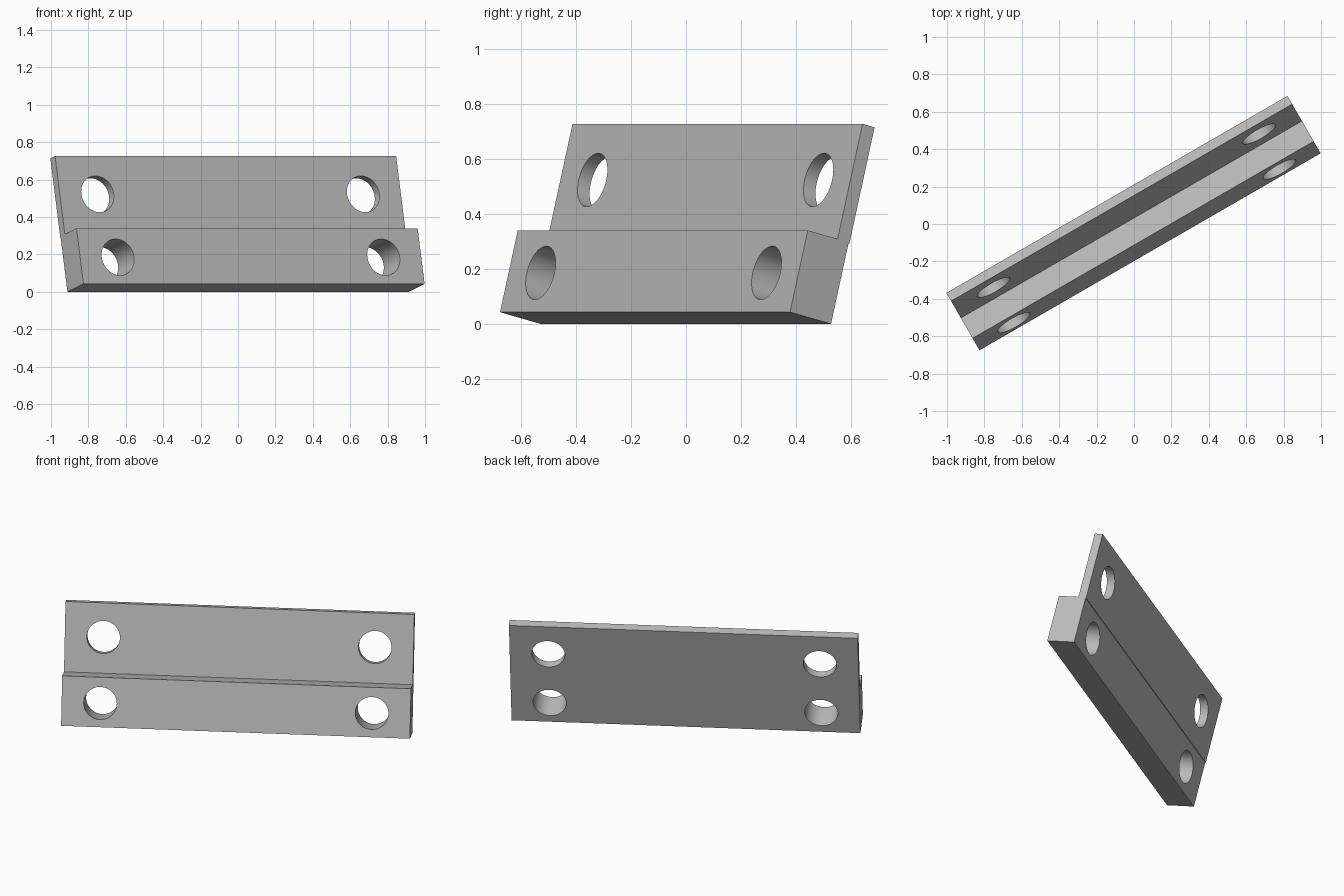
import bpy
import bmesh
import math
from mathutils import Matrix

default_cube = bpy.data.objects.get("Cube")
if default_cube:
    bpy.data.objects.remove(default_cube, do_unlink=True)

LENGTH = 2.106
HOLE_RADIUS = 0.1
HOLE_X = 0.82
HOLE_HEIGHTS = (0.147, 0.527)

# Leaning back, then turned about the vertical
PLACE = Matrix.Rotation(math.radians(30), 4, 'Z') @ Matrix.Rotation(math.radians(-14.04), 4, 'X')

grey = bpy.data.materials.new("plain_grey")
grey.use_nodes = True
colour = (0.5, 0.5, 0.5, 1)
grey.diffuse_color = colour
grey.node_tree.nodes["Principled BSDF"].inputs["Base Color"].default_value = colour


def add_object(name, bm):
    bmesh.ops.recalc_face_normals(bm, faces=bm.faces)
    mesh = bpy.data.meshes.new(name)
    bm.to_mesh(mesh)
    bm.free()
    mesh.materials.append(grey)
    obj = bpy.data.objects.new(name, mesh)
    bpy.context.collection.objects.link(obj)
    obj.matrix_world = PLACE
    return obj


# Stepped bar: thick foot with a thin upright flange, as (depth, height)
profile = [(0, 0), (-0.177, 0), (-0.177, 0.306), (-0.048, 0.306),
           (-0.048, 0.737), (0.004, 0.737), (0.004, 0.3), (0, 0.3)]
bm = bmesh.new()
end = bm.faces.new([bm.verts.new((-LENGTH / 2, y, z)) for y, z in profile])
sweep = bmesh.ops.extrude_face_region(bm, geom=[end])
moved = [v for v in sweep["geom"] if isinstance(v, bmesh.types.BMVert)]
bmesh.ops.translate(bm, verts=moved, vec=(LENGTH, 0, 0))
bar = add_object("stepped_bar", bm)

# Four bolt holes
bm = bmesh.new()
for x in (-HOLE_X, HOLE_X):
    for z in HOLE_HEIGHTS:
        bmesh.ops.create_cone(
            bm, cap_ends=True, segments=48, radius1=HOLE_RADIUS, radius2=HOLE_RADIUS, depth=0.6,
            matrix=Matrix.Translation((x, -0.08, z)) @ Matrix.Rotation(math.pi / 2, 4, 'X'))
cutter = add_object("hole_cutter", bm)
cutter.hide_render = True

cut = bar.modifiers.new("bolt_holes", 'BOOLEAN')
cut.operation = 'DIFFERENCE'
cut.solver = 'EXACT'
cut.object = cutter

bpy.context.view_layer.update()
bpy.ops.object.select_all(action='DESELECT')
bar.select_set(True)
bpy.context.view_layer.objects.active = bar
bpy.ops.object.modifier_apply(modifier=cut.name)
bpy.data.objects.remove(cutter, do_unlink=True)
bpy.ops.object.shade_smooth_by_angle(angle=math.radians(30))
